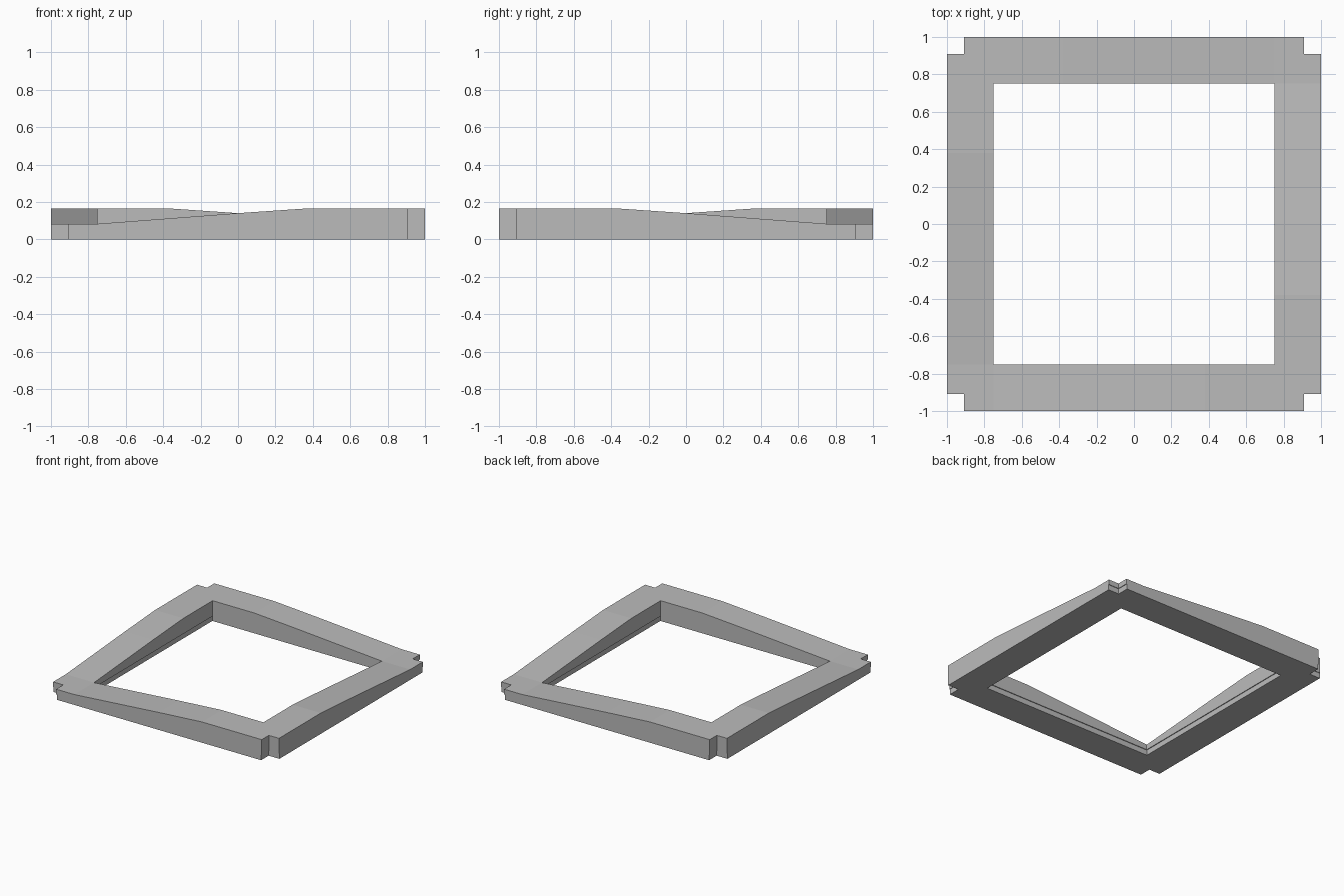
import bpy
import bmesh

cube = bpy.data.objects.get("Cube")
if cube:
    bpy.data.objects.remove(cube, do_unlink=True)

OUTER, NOTCH, INNER, BREAK = 1.0, 0.91, 0.75, 0.38
LOW, MID, HIGH = 0.083, 0.14, 0.166
LEDGE_Z = 0.042
LEDGE_SHIFT = {NOTCH: 0.905, INNER: 0.756}

grey = bpy.data.materials.new("plain grey")
grey.use_nodes = True
colour = (0.5, 0.5, 0.5, 1.0)
grey.diffuse_color = colour
grey.node_tree.nodes["Principled BSDF"].inputs["Base Color"].default_value = colour


def clamp(v):
    return max(-INNER, min(INNER, v))


def top_height(x, y):
    # Distance along a side, from its low corner towards its high corner
    t = abs(clamp(x) - clamp(y)) - INNER
    if t < 0:
        return MID + (MID - LOW) * t / INNER
    return MID + (HIGH - MID) * min(t / BREAK, 1)


def shifted(v):
    # Lower part: slightly wider opening and corner notches
    size = LEDGE_SHIFT.get(round(abs(v), 3), abs(v))
    return size if v > 0 else -size


def extrude(bm, faces, keep):
    out = bmesh.ops.extrude_face_region(bm, geom=faces, use_keep_orig=keep)["geom"]
    return ([g for g in out if isinstance(g, bmesh.types.BMFace)],
            [g for g in out if isinstance(g, bmesh.types.BMVert)])


# Top surface: a square ring with notched corners
half = [BREAK, INNER, NOTCH, OUTER]
lines = [-v for v in reversed(half)] + [0.0] + half
bm = bmesh.new()
grid = {}


def corner(x, y):
    if (x, y) not in grid:
        grid[x, y] = bm.verts.new((x, y, top_height(x, y)))
    return grid[x, y]


faces = []
for x0, x1 in zip(lines, lines[1:]):
    for y0, y1 in zip(lines, lines[1:]):
        cx, cy = abs(x0 + x1) / 2, abs(y0 + y1) / 2
        if min(cx, cy) > NOTCH or max(cx, cy) < INNER:
            continue
        faces.append(bm.faces.new([corner(x0, y0), corner(x1, y0),
                                   corner(x1, y1), corner(x0, y1)]))

# Upper walls, narrow ledge, then lower walls and the flat base
faces, verts = extrude(bm, faces, True)
for v in verts:
    v.co.z = LEDGE_Z
faces, verts = extrude(bm, faces, False)
for v in verts:
    v.co.x, v.co.y = shifted(v.co.x), shifted(v.co.y)
faces, verts = extrude(bm, faces, False)
for v in verts:
    v.co.z = 0

bmesh.ops.remove_doubles(bm, verts=bm.verts, dist=0.0005)
bmesh.ops.recalc_face_normals(bm, faces=bm.faces)

mesh = bpy.data.meshes.new("frame")
bm.to_mesh(mesh)
bm.free()
mesh.materials.append(grey)
frame = bpy.data.objects.new("frame", mesh)
bpy.context.collection.objects.link(frame)
